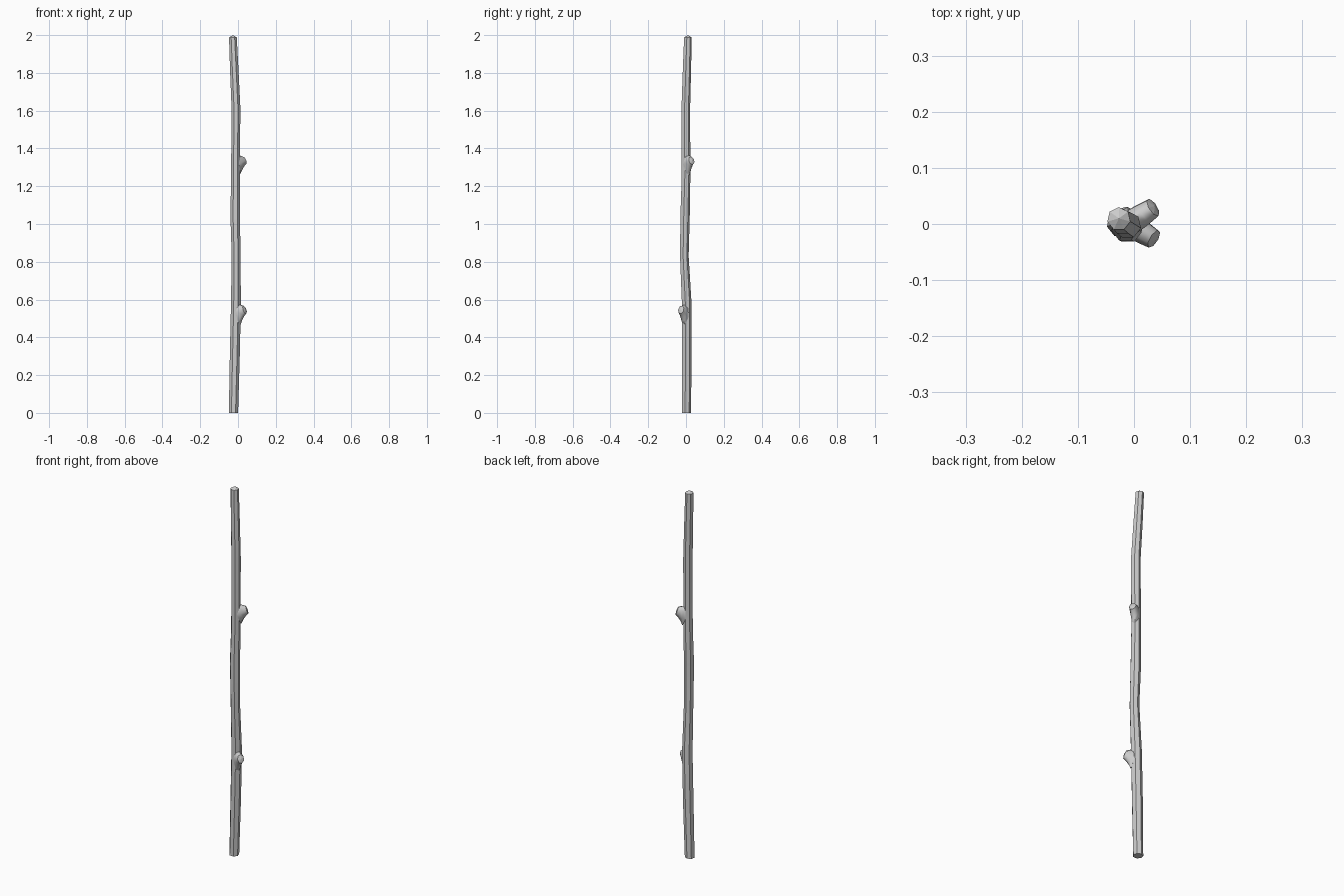
import bpy, bmesh, math
from mathutils import Vector

if "Cube" in bpy.data.objects:
    bpy.data.objects.remove(bpy.data.objects["Cube"])

SIDES = 7


def tube(name, rings, tip, axis=(0, 0, 1), side=(0, 1, 0), smooth=40):
    """Loft rings of (centre, side radius, other radius) and close both ends."""
    bm = bmesh.new()
    u = Vector(side).normalized()
    v = Vector(axis).normalized().cross(u)
    loops = []
    for c, ru, rv in rings:
        loops.append([bm.verts.new(Vector(c) + ru * math.cos(a) * u + rv * math.sin(a) * v)
                      for a in (2 * math.pi * i / SIDES for i in range(SIDES))])
    for lo, hi in zip(loops, loops[1:]):
        for i in range(SIDES):
            j = (i + 1) % SIDES
            bm.faces.new((lo[i], lo[j], hi[j], hi[i]))
    bm.faces.new(loops[0][::-1])
    # shallow pointed end cap
    t = bm.verts.new(tip)
    for i in range(SIDES):
        bm.faces.new((loops[-1][i], loops[-1][(i + 1) % SIDES], t))
    bmesh.ops.recalc_face_normals(bm, faces=bm.faces)
    # crisp edges around the end cap
    for f in t.link_faces:
        for e in f.edges:
            e.smooth = False
    me = bpy.data.meshes.new(name)
    bm.to_mesh(me)
    bm.free()
    ob = bpy.data.objects.new(name, me)
    bpy.context.collection.objects.link(ob)
    bpy.context.view_layer.objects.active = ob
    ob.select_set(True)
    bpy.ops.object.shade_smooth_by_angle(angle=math.radians(smooth))
    ob.select_set(False)


# gently wandering shaft: x, y, z, radius
path = [(-.024, .001, 0, .025), (-.017, .003, .3, .027), (-.011, .003, .57, .027),
        (-.010, -.010, .83, .024), (-.015, -.006, 1.05, .026), (-.013, -.001, 1.25, .024),
        (-.011, -.002, 1.62, .024), (-.020, .004, 1.82, .023), (-.027, .009, 1.988, .021)]
tube("stick_shaft", [((x, y, z), r, r) for x, y, z, r in path],
     tip=(-.027, .010, 2.0))


# trimmed branch stubs: tall flare at the shaft, narrowing to a blunt end
def stub(name, base, out):
    d = Vector((*out, 0)).normalized()
    b = Vector(base)
    pt = lambda o, h: b + d * o + Vector((0, 0, h))
    tube(name, [(pt(.008, -.015), .022, .062), (pt(.024, -.006), .022, .045),
                (pt(.042, .003), .020, .031), (pt(.056, .006), .018, .022)],
         tip=pt(.060, .007), axis=d + Vector((0, 0, .35)),
         side=d.cross(Vector((0, 0, 1))), smooth=70)


stub("lower_branch_stub", (-.012, .003, .54), (.80, -.50))
stub("upper_branch_stub", (-.013, -.001, 1.33), (.80, .52))
